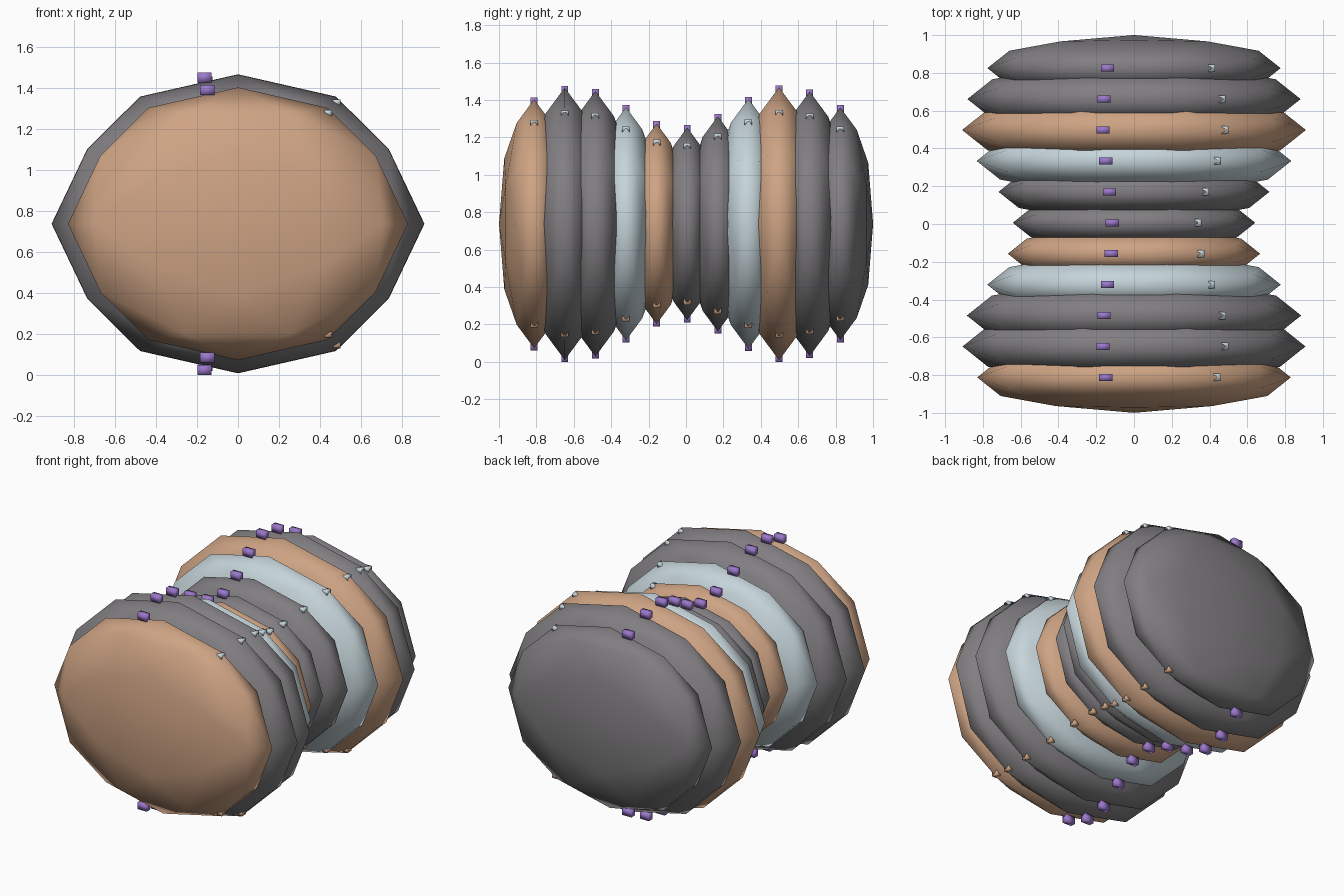
import bpy
import bmesh
from itertools import product

cube = bpy.data.objects.get("Cube")
if cube:
    bpy.data.objects.remove(cube, do_unlink=True)


def material(name, rgb):
    mat = bpy.data.materials.new(name)
    mat.use_nodes = True
    mat.diffuse_color = (*rgb, 1)
    mat.node_tree.nodes["Principled BSDF"].inputs["Base Color"].default_value = (*rgb, 1)
    return mat


GREY = material("warm grey", (0.22, 0.21, 0.22))
TAN = material("tan", (0.62, 0.37, 0.23))
PALE = material("pale blue", (0.56, 0.66, 0.70))
PURPLE = material("purple", (0.33, 0.19, 0.60))


def add_object(name, bm, mat, location, size):
    bmesh.ops.scale(bm, vec=size, verts=bm.verts)
    bmesh.ops.recalc_face_normals(bm, faces=bm.faces)
    for face in bm.faces:
        face.smooth = True
    mesh = bpy.data.meshes.new(name)
    bm.to_mesh(mesh)
    bm.free()
    mesh.materials.append(mat)
    obj = bpy.data.objects.new(name, mesh)
    obj.location = location
    bpy.context.collection.objects.link(obj)


def ball_points():
    """Once-subdivided icosahedron: corners, axis tips and other edge middles."""
    points = set()
    for base in ((0.5257, 0, 0.8507), (1, 0, 0), (0.309, 0.5, 0.809)):
        for signs in product((-1, 1), repeat=3):
            p = [s * c + 0.0 for s, c in zip(signs, base)]
            for k in range(3):
                points.add(tuple(p[k:] + p[:k]))
    return sorted(points)


def add_disc(name, mat, location, radii):
    bm = bmesh.new()
    for p in ball_points():
        bm.verts.new(p)
    bmesh.ops.convex_hull(bm, input=bm.verts[:])
    add_object(name, bm, mat, location, radii)


def add_box(name, mat, location, size):
    bm = bmesh.new()
    bmesh.ops.create_cube(bm, size=1)
    add_object(name, bm, mat, location, size)


# Row of flattened discs from front to back: half width and colour
DISCS = [(0.83, TAN), (0.908, GREY), (0.885, GREY), (0.777, PALE), (0.668, TAN),
         (0.642, GREY), (0.717, GREY), (0.833, PALE), (0.91, TAN), (0.882, GREY),
         (0.776, GREY)]
CENTRE_Z = 0.738

for i, (width, mat) in enumerate(DISCS):
    y = -0.812 + i * 0.1637
    height = width * 0.802
    add_disc(f"disc_{i + 1}", mat, (0, y, CENTRE_Z), (width, width * 0.226, height))
    for side, sign, stud_mat in (("top", 1, PALE), ("bottom", -1, TAN)):
        # Purple block on the rim, and a small sunken stud on the left
        add_box(f"{side}_block_{i + 1}", PURPLE,
                (-0.18 * width, y, CENTRE_Z + sign * 0.98 * height), (0.07, 0.037, 0.048))
        add_box(f"{side}_stud_{i + 1}", stud_mat,
                (0.53 * width, y, CENTRE_Z + sign * 0.812 * height), (0.036, 0.04, 0.03))
